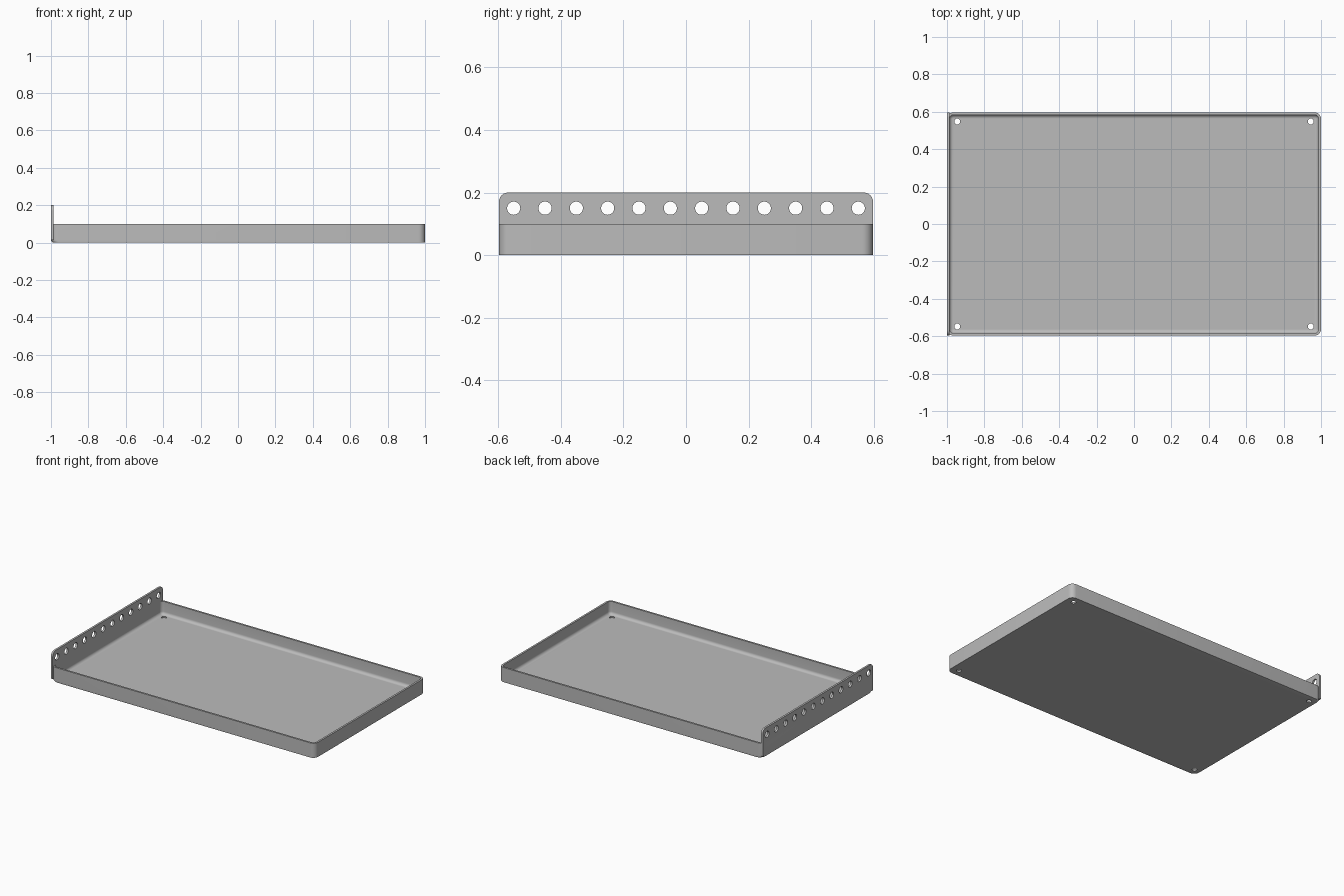
import bpy, bmesh, math
from mathutils import Matrix

cube = bpy.data.objects.get("Cube")
if cube:
    bpy.data.objects.remove(cube, do_unlink=True)

HX, HY = 1.0, 0.597        # half sizes
WALL, FLOOR = 0.013, 0.012  # sheet thickness
RIM, TALL = 0.1, 0.2       # tray and flange heights
CORNER, FILLET, BEND = 0.035, 0.02, 0.015

grey = bpy.data.materials.new("sheet metal grey")
grey.use_nodes = True
grey.diffuse_color = (0.5, 0.5, 0.5, 1)
grey.node_tree.nodes["Principled BSDF"].inputs["Base Color"].default_value = (0.5, 0.5, 0.5, 1)


def make_object(name, bm):
    bmesh.ops.recalc_face_normals(bm, faces=bm.faces)
    mesh = bpy.data.meshes.new(name)
    bm.to_mesh(mesh)
    bm.free()
    mesh.materials.append(grey)
    obj = bpy.data.objects.new(name, mesh)
    bpy.context.collection.objects.link(obj)
    return obj


def arc(cx, cy, r, start, steps=6):
    """Quarter circle, counter-clockwise from a start angle."""
    angles = [start + math.pi / 2 * i / steps for i in range(steps + 1)]
    return [(cx + r * math.cos(a), cy + r * math.sin(a)) for a in angles]


def ring(bm, z, inset=0.0, left=0.0):
    """Rounded rectangle of vertices; left moves only the -x side inward."""
    r = max(CORNER - inset, 0.006)
    x0, x1, y = -HX + inset + left + r, HX - inset - r, HY - inset - r
    centres = [(x1, y), (x0, y), (x0, -y), (x1, -y)]
    points = [p for i, c in enumerate(centres) for p in arc(*c, r, i * math.pi / 2)]
    return [bm.verts.new((px, py, z)) for px, py in points]


# Tray: rings lofted up the outside, over the rim and down to the floor
bm = bmesh.new()
quarter = [math.pi / 2 * i / 6 for i in range(7)]
rings = [ring(bm, BEND * (1 - math.cos(a)), 0, BEND * (1 - math.sin(a))) for a in quarter]
rings += [ring(bm, RIM), ring(bm, RIM, WALL)]
rings += [ring(bm, FLOOR + FILLET * (1 - math.sin(a)), WALL + FILLET * (1 - math.cos(a)))
          for a in quarter]
for low, high in zip(rings, rings[1:]):
    for i in range(len(low)):
        j = (i + 1) % len(low)
        bm.faces.new((low[i], low[j], high[j], high[i]))
bm.faces.new(rings[0])
bm.faces.new(rings[-1])
tray = make_object("tray", bm)

# Tall flange on the -x side, with rounded top corners
bm = bmesh.new()
r = 0.03
outline = [(-HY, BEND), (HY, BEND)]
outline += arc(HY - r, TALL - r, r, 0) + arc(-HY + r, TALL - r, r, math.pi / 2)
face = bm.faces.new([bm.verts.new((-HX, y, z)) for y, z in outline])
side = bmesh.ops.extrude_face_region(bm, geom=[face])["geom"]
bmesh.ops.translate(bm, vec=(WALL + 0.0005, 0, 0),
                    verts=[v for v in side if isinstance(v, bmesh.types.BMVert)])
flange = make_object("hole_flange", bm)


def drill(obj, radius, depth, centres, turn):
    """Cut round holes and discard the cutter."""
    cutter_bm = bmesh.new()
    for c in centres:
        bmesh.ops.create_cone(cutter_bm, cap_ends=True, segments=32, radius1=radius,
                              radius2=radius, depth=depth,
                              matrix=Matrix.Translation(c) @ turn)
    cutter = make_object("hole_cutter", cutter_bm)
    cutter.hide_render = True
    mod = obj.modifiers.new("holes", 'BOOLEAN')
    mod.operation, mod.solver, mod.object = 'DIFFERENCE', 'EXACT', cutter
    bpy.context.view_layer.objects.active = obj
    bpy.ops.object.modifier_apply(modifier=mod.name)
    bpy.data.objects.remove(cutter, do_unlink=True)


# Four mounting holes in the floor, a row of twelve in the flange
drill(tray, 0.016, 0.08, [(x, y, 0) for x in (-0.945, 0.945) for y in (-0.548, 0.548)],
      Matrix.Identity(4))
drill(flange, 0.021, 0.1, [(-HX, -0.55 + 0.1 * i, 0.15) for i in range(12)],
      Matrix.Rotation(math.pi / 2, 4, 'Y'))

# Smooth bends, sharp edges
for obj in (tray, flange):
    bpy.ops.object.select_all(action='DESELECT')
    obj.select_set(True)
    bpy.context.view_layer.objects.active = obj
    bpy.ops.object.shade_smooth_by_angle(angle=math.radians(30))
